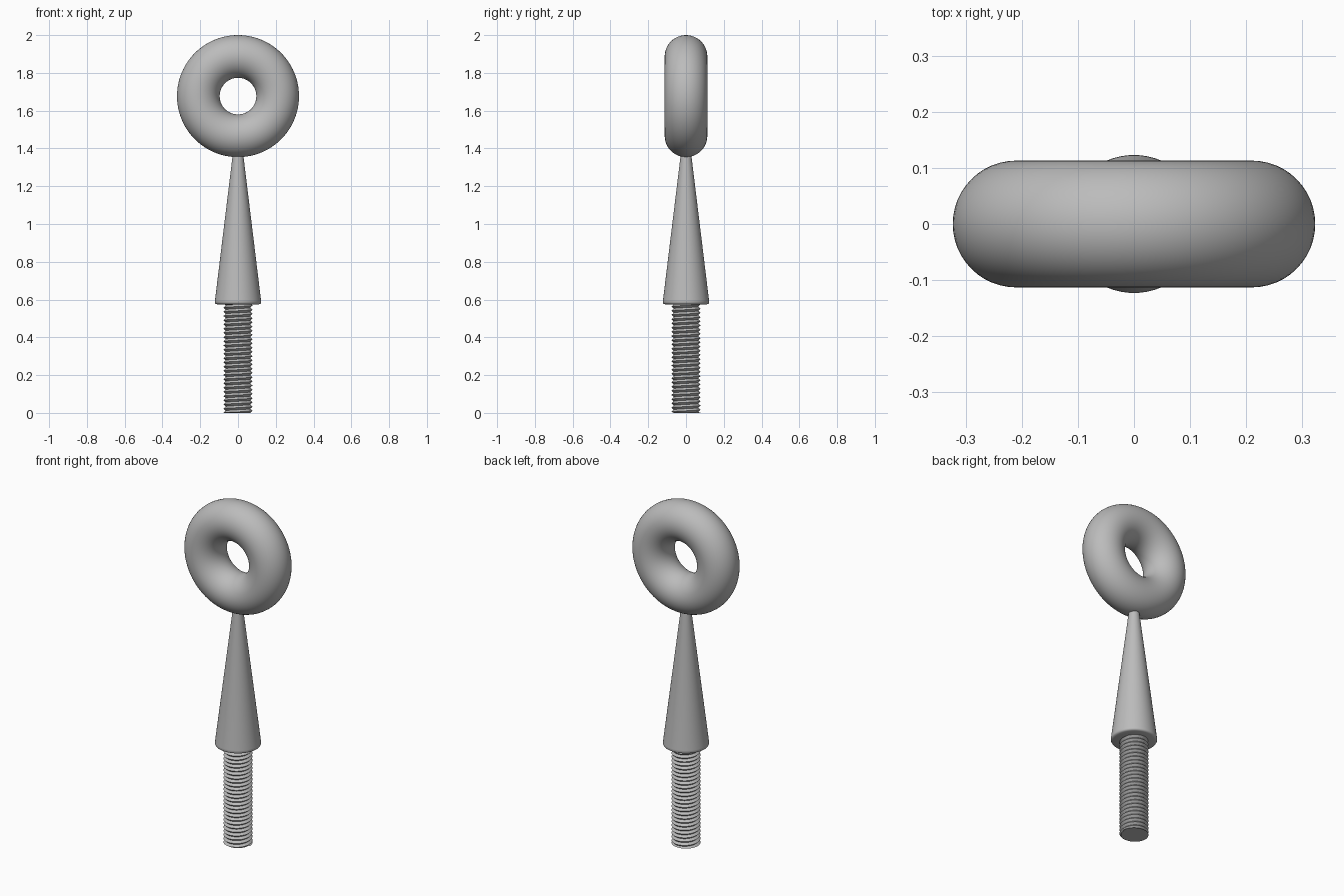
import bpy, bmesh, math

if "Cube" in bpy.data.objects:
    bpy.data.objects.remove(bpy.data.objects["Cube"])

steel = bpy.data.materials.new("steel_grey")
steel.use_nodes = True
grey = (0.5, 0.5, 0.5, 1)
steel.diffuse_color = grey
steel.node_tree.nodes["Principled BSDF"].inputs["Base Color"].default_value = grey


def finish(name, angle=40):
    ob = bpy.context.object
    ob.name = name
    ob.data.materials.append(steel)
    bpy.ops.object.shade_smooth_by_angle(angle=math.radians(angle))
    return ob


def mesh_object(name, bm, angle=40):
    bmesh.ops.recalc_face_normals(bm, faces=bm.faces)
    mesh = bpy.data.meshes.new(name)
    bm.to_mesh(mesh)
    bm.free()
    ob = bpy.data.objects.new(name, mesh)
    bpy.context.collection.objects.link(ob)
    bpy.ops.object.select_all(action='DESELECT')
    ob.select_set(True)
    bpy.context.view_layer.objects.active = ob
    return finish(name, angle)


# Ring eye
bpy.ops.mesh.primitive_torus_add(location=(0, 0, 1.677), rotation=(math.pi / 2, 0, 0),
                                 major_radius=0.21, minor_radius=0.113,
                                 major_segments=96, minor_segments=48)
finish("ring_eye", 80)

# Tapered shank: lathed profile with a rounded lower rim
SIDES = 64
profile = [(0.06, 0.575), (0.112, 0.575), (0.119, 0.578), (0.123, 0.584),
           (0.122, 0.595), (0.03, 1.35), (0.029, 1.38)]
bm = bmesh.new()
rings = [[bm.verts.new((r * math.cos(a), r * math.sin(a), z))
          for a in (math.tau * i / SIDES for i in range(SIDES))] for r, z in profile]
for low, high in zip(rings, rings[1:]):
    for i in range(SIDES):
        j = (i + 1) % SIDES
        bm.faces.new((low[i], low[j], high[j], high[i]))
bm.faces.new(rings[0])
bm.faces.new(rings[-1])
mesh_object("tapered_shank", bm)

# Threaded stud: right-handed helix alternating between root and crest
LENGTH, PITCH, ROOT, CREST = 0.58, 0.0223, 0.065, 0.077
STEPS = 48
turns = math.ceil(LENGTH / PITCH) + 1
bm = bmesh.new()


def helix_point(step, radius, shift):
    a = math.tau * step / STEPS
    z = (step / STEPS + shift - 1) * PITCH
    return bm.verts.new((radius * math.cos(a), radius * math.sin(a),
                         min(max(z, 0), LENGTH)))


count = turns * STEPS
root = [helix_point(s, ROOT, 0) for s in range(count + STEPS + 1)]
crest = [helix_point(s, CREST, 0.5) for s in range(count + 1)]
for s in range(count):
    bm.faces.new((root[s], root[s + 1], crest[s + 1], crest[s]))
    bm.faces.new((crest[s], crest[s + 1], root[s + STEPS + 1], root[s + STEPS]))
flat = [f for f in bm.faces if f.calc_area() < 1e-9]
bmesh.ops.delete(bm, geom=flat, context='FACES')
# End discs
for z in (0, LENGTH):
    disc = [bm.verts.new((0.07 * math.cos(math.tau * i / STEPS),
                          0.07 * math.sin(math.tau * i / STEPS), z)) for i in range(STEPS)]
    bm.faces.new(disc)
mesh_object("threaded_stud", bm, 30)
